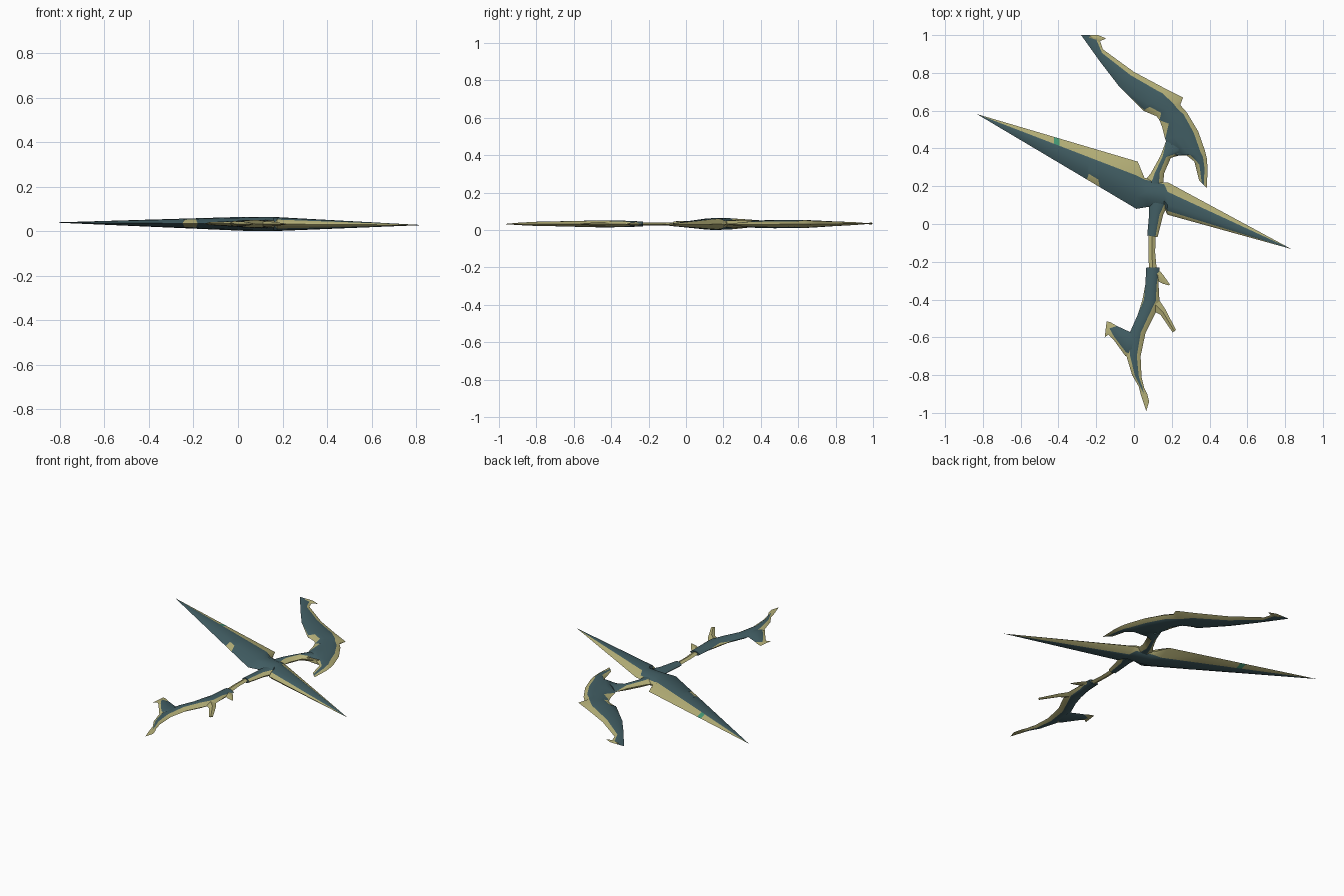
import bpy
import bmesh
import math
from mathutils import Vector

default_cube = bpy.data.objects.get("Cube")
if default_cube:
    bpy.data.objects.remove(default_cube, do_unlink=True)


def make_material(name, red, green, blue):
    material = bpy.data.materials.new(name)
    material.use_nodes = True
    color = (red, green, blue, 1)
    material.diffuse_color = color
    material.node_tree.nodes["Principled BSDF"].inputs["Base Color"].default_value = color
    return material


TEAL, BEIGE, GREEN = range(3)
materials = [
    make_material("dark teal", .054, .112, .127),
    make_material("pale olive", .47, .44, .19),
    make_material("sea green", .06, .32, .18),
]


def middle_height(x):
    """The flat body leans very slightly from side to side."""
    return .0335 - .007 * x


def section(left, right, half_height, left_rim, right_rim):
    """Closed lens-shaped ring, with extra points where the rims end."""
    left, right = Vector(left), Vector(right)
    center = (left + right) / 2
    half_width = max((right - left).length / 2, .0001)
    left_part = min(left_rim / half_width, 1)
    right_part = min(right_rim / half_width, 1)
    spots = [(left, 0), (left, left_part), (left, (1 + left_part) / 2), (left, 1),
             (right, (1 + right_part) / 2), (right, right_part), (right, 0)]
    upper, lower = [], []
    for edge, part in spots:
        point = edge.lerp(center, part)
        rise = half_height * math.sqrt(max(0, 1 - (1 - part) ** 2))
        base = middle_height(point.x)
        upper.append((point.x, point.y, base + rise))
        lower.append((point.x, point.y, base - rise))
    return upper + lower[-2:0:-1]


def sweep(name, stations, accent=None):
    """Skin rings given as left x, y, right x, y, half height, left rim, right rim."""
    mesh = bmesh.new()
    rings = []
    for lx, ly, rx, ry, half_height, left_rim, right_rim in stations:
        ring = section((lx, ly), (rx, ry), half_height, left_rim, right_rim)
        rings.append([mesh.verts.new(point) for point in ring])
    count = len(rings[0])
    half = count // 2
    for index in range(len(rings) - 1):
        first, second = rings[index], rings[index + 1]
        for side in range(count):
            after = (side + 1) % count
            face = mesh.faces.new((first[side], first[after], second[after], second[side]))
            rim = 0
            if side in (0, count - 1):
                rim = stations[index][5] + stations[index + 1][5]
            elif side in (half - 1, half):
                rim = stations[index][6] + stations[index + 1][6]
            face.material_index = BEIGE if rim > .002 else TEAL
            if accent and rim > .002 and accent[0] < face.calc_center_median().x < accent[1]:
                face.material_index = GREEN
    for ring, station in ((rings[0], stations[0]), (rings[-1], stations[-1])):
        if station[4] > 0:
            cap = mesh.faces.new(ring)
            cap.material_index = BEIGE if station[5] >= 1 else TEAL
    bmesh.ops.remove_doubles(mesh, verts=mesh.verts[:], dist=.0001)
    bmesh.ops.recalc_face_normals(mesh, faces=mesh.faces[:])
    data = bpy.data.meshes.new(name)
    mesh.to_mesh(data)
    mesh.free()
    for material in materials:
        data.materials.append(material)
    part = bpy.data.objects.new(name, data)
    bpy.context.collection.objects.link(part)
    bpy.ops.object.select_all(action="DESELECT")
    part.select_set(True)
    bpy.context.view_layer.objects.active = part
    bpy.ops.object.shade_smooth_by_angle(angle=math.radians(40))
    return part


def spike(name, *stations):
    """A small point that is rim-coloured all over."""
    return sweep(name, [station + (1, 1) for station in stations])


# Long crossing blade: straight tapers out from a narrow hub
left_tip, right_tip = Vector((-.832, .582)), Vector((.832, -.132))


def taper(tip, low_root, high_root, amount, low_rim, high_rim):
    low = tip.lerp(Vector(low_root), amount)
    high = tip.lerp(Vector(high_root), amount)
    return (*low, *high, .031 * amount, low_rim, high_rim * amount)


cross_stations = []
for amount, notch in ((0, 0), (.25, 0), (.48, 0), (.515, 0), (.69, 0), (.7, .035),
                      (.76, .035), (.77, 0), (1, 0)):
    cross_stations.append(taper(left_tip, (.013, .08), (.02, .33), amount, notch, .075))
cross_stations += [(.07, .09, .055, .245, .032, 0, .01), (.16, .09, .16, .22, .032, 0, .01)]
for amount in (1, .6, .3, 0):
    cross_stations.append(taper(right_tip, (.175, .05), (.18, .22), amount, .02 * amount, .05))
sweep("cross_blade", cross_stations, accent=(-.44, -.39))

# Curved head blade ending in a hook
sweep("head_blade", [
    (-.28, 1, -.19, 1, 0, 0, .02),
    (-.18, .86, -.165, .925, .008, 0, .02),
    (-.08, .73, 0, .805, .014, 0, .025),
    (.05, .6, .15, .725, .02, .005, .03),
    (.06, .595, .17, .715, .02, .035, .03),
    (.12, .57, .26, .67, .022, .03, .06),
    (.135, .55, .245, .63, .022, 0, .025),
    (.15, .51, .28, .59, .022, .04, .02),
    (.165, .45, .34, .49, .022, 0, .025),
    (.2, .36, .375, .39, .02, .02, .025),
    (.27, .37, .385, .35, .017, .03, .02),
    (.32, .33, .39, .29, .012, .03, .02),
    (.345, .23, .385, .19, 0, .02, .02),
])
spike("head_tip_barb", (-.24, .985, -.23, 1, .005), (-.19, .965, -.19, 1, .005),
      (-.15, .98, -.15, .984, 0))

# Neck between the head and the crossing blade
sweep("neck", [
    (.17, .44, .28, .375, .018, 0, .02),
    (.14, .36, .195, .35, .018, .012, .025),
    (.09, .27, .16, .27, .02, .02, .025),
    (.05, .22, .15, .18, .02, .04, .02),
])

# Collar, bare grip and lower handle
sweep("collar", [
    (.08, .12, .18, .1, .02, 0, .02),
    (.08, .05, .155, .05, .018, 0, .02),
    (.07, -.06, .125, -.07, .014, 0, .012),
])
spike("grip", (.078, -.03, .115, -.03, .009), (.076, -.15, .112, -.15, .008),
      (.08, -.26, .122, -.26, .009))
sweep("lower_handle", [
    (.065, -.23, .135, -.23, .013, 0, 0),
    (.06, -.32, .13, -.32, .017, 0, .01),
    (.045, -.4, .135, -.41, .018, .008, .02),
    (.02, -.48, .11, -.48, .018, 0, .03),
    (-.02, -.57, .06, -.58, .016, 0, .025),
    (-.04, -.7, .035, -.7, .013, .02, .02),
    (-.01, -.8, .04, -.81, .011, .015, .015),
    (.025, -.86, .055, -.87, .008, .01, .01),
    (.035, -.9, .07, -.9, .006, 1, 1),
    (.065, -.99, .08, -.94, 0, 1, 1),
])

# Spurs along the lower handle
sweep("lower_wing", [
    (.01, -.69, .01, -.58, .012, 0, 0),
    (-.045, -.7, -.025, -.57, .012, .02, 0),
    (-.11, -.61, -.09, -.54, .008, .015, 0),
    (-.135, -.585, -.125, -.52, .006, 1, 1),
    (-.155, -.6, -.145, -.515, 0, 1, 1),
])
spike("upper_barb", (.12, -.3, .125, -.235, .01), (.15, -.315, .155, -.27, .008),
      (.185, -.325, .19, -.32, 0))
spike("lower_barb", (.1, -.46, .125, -.39, .012), (.14, -.48, .165, -.45, .01),
      (.205, -.575, .222, -.56, .003))
